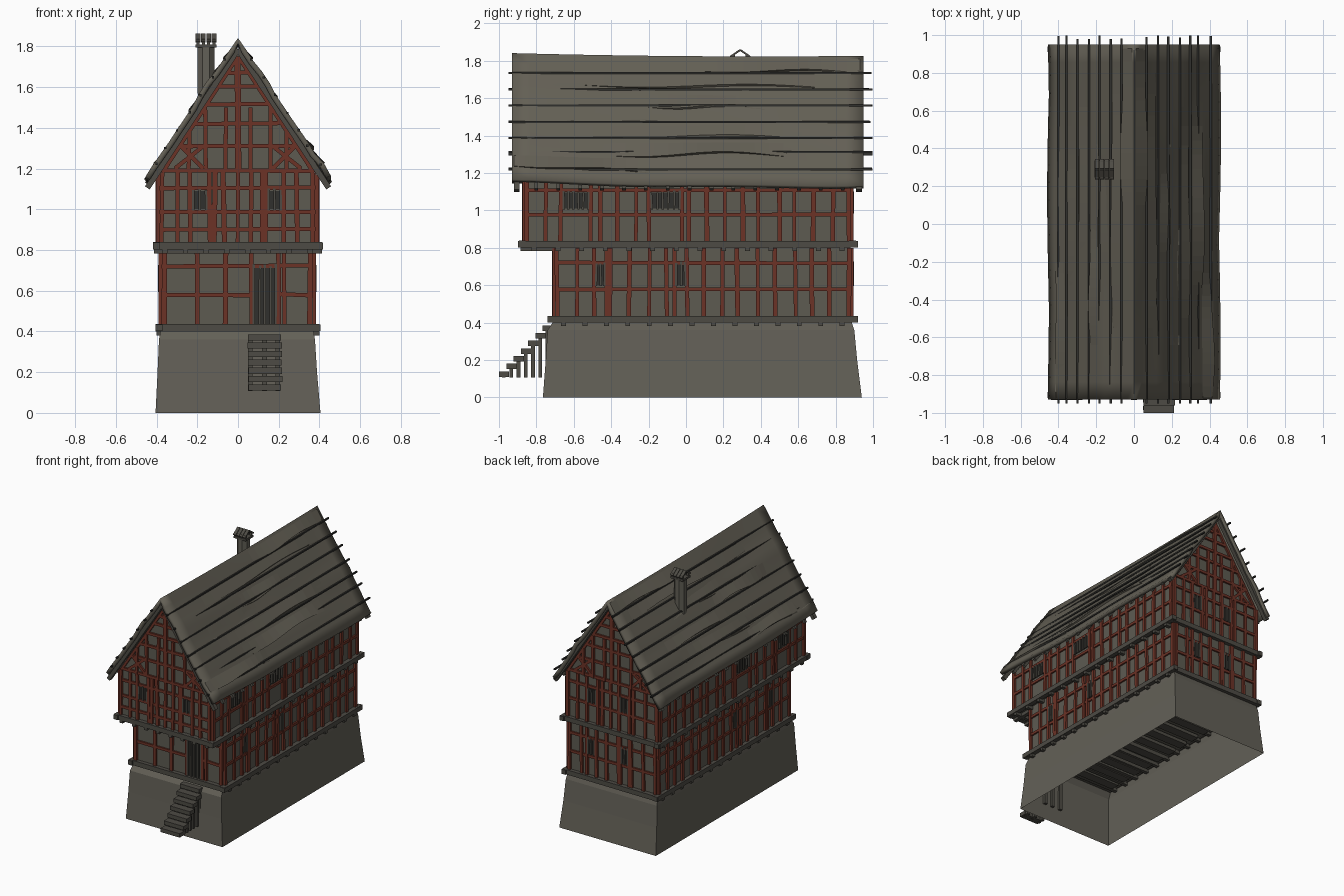
import bpy, bmesh, math, random
from mathutils import Vector, Matrix

random.seed(4)
if "Cube" in bpy.data.objects:
    bpy.data.objects.remove(bpy.data.objects["Cube"], do_unlink=True)

V = Vector
X, Y, Z = V((1, 0, 0)), V((0, 1, 0)), V((0, 0, 1))


def material(name, rgb):
    m = bpy.data.materials.new(name)
    m.use_nodes = True
    m.diffuse_color = (*rgb, 1)
    m.node_tree.nodes["Principled BSDF"].inputs["Base Color"].default_value = (*rgb, 1)
    return m


THATCH = material("thatch", (.125, .115, .09))
PLASTER = material("plaster", (.11, .104, .083))
STONE = material("stone", (.125, .117, .095))
GREY = material("weathered_wood", (.075, .07, .058))
RED = material("red_timber", (.15, .032, .019))
DARK = material("dark_opening", (.03, .03, .027))


def finish(name, bm, mat, smooth=False, recalc=True):
    if recalc:
        bmesh.ops.recalc_face_normals(bm, faces=bm.faces)
    me = bpy.data.meshes.new(name)
    bm.to_mesh(me)
    bm.free()
    me.materials.append(mat)
    ob = bpy.data.objects.new(name, me)
    bpy.context.scene.collection.objects.link(ob)
    if smooth:
        me.shade_smooth()
        me.set_sharp_from_angle(angle=math.radians(30))
    return ob


def bar(bm, a, b, w, d, n, jit=0.0):
    """Box beam from a to b, w wide, d deep along n."""
    a, b = V(a), V(b)
    side = (b - a).cross(n).normalized()
    a, b = a + side * random.uniform(-jit, jit), b + side * random.uniform(-jit, jit)
    axis = b - a
    side = axis.cross(n).normalized()
    m = Matrix((side * w, n * d, axis)).transposed().to_4x4()
    m.translation = (a + b) / 2
    bmesh.ops.create_cube(bm, size=1, matrix=m)


def box(bm, x0, x1, y0, y1, z0, z1):
    m = Matrix.Diagonal((x1 - x0, y1 - y0, z1 - z0, 1))
    m.translation = ((x0 + x1) / 2, (y0 + y1) / 2, (z0 + z1) / 2)
    bmesh.ops.create_cube(bm, size=1, matrix=m)


def loft(bm, rings):
    prev = None
    for ring in rings:
        cur = [bm.verts.new(p) for p in ring]
        if prev:
            for i in range(len(cur)):
                j = (i + 1) % len(cur)
                bm.faces.new((prev[i], prev[j], cur[j], cur[i]))
        prev = cur


# Hollow stone base, flaring towards the ground
bm = bmesh.new()
loft(bm, [[(x0, y0, z), (x1, y0, z), (x1, y1, z), (x0, y1, z)] for z, x0, x1, y0, y1 in (
    (0, -.405, .405, -.765, .94), (.2, -.395, .388, -.75, .915),
    (.36, -.388, .378, -.74, .9), (.405, -.38, .37, -.71, .885), (.412, -.34, .33, -.67, .85))])
finish("stone_base", bm, STONE)

# Plastered storeys and gable
bm = bmesh.new()
box(bm, -.375, .368, -.70, .88, .41, .81)
finish("ground_storey", bm, PLASTER)
bm = bmesh.new()
box(bm, -.388, .383, -.86, .88, .81, 1.175)
finish("upper_storey", bm, PLASTER)
bm = bmesh.new()
ends = [[bm.verts.new((x, y, z)) for x, z in ((-.388, 1.17), (.383, 1.17), (0, 1.76))] for y in (-.86, .88)]
for e in ends:
    bm.faces.new(e)
for i in range(3):
    j = (i + 1) % 3
    bm.faces.new((ends[0][i], ends[0][j], ends[1][j], ends[1][i]))
finish("gable_walls", bm, PLASTER)

# Sagging roof
HALF, EAVE, RIDGE = .45, 1.14, 1.825


def roof_point(a, y, lift=0.0):
    s = abs(a)
    wave = .007 * math.sin(9 * s + 2.1 * y + a) + .006 * math.sin(17 * s - 3.3 * y + 2 * a)
    wave = wave * min(1, 3 * s) + lift
    z = RIDGE + (EAVE - RIDGE) * s + .01 * y * y - .008 * y + .006 * math.sin(5 * y) * s
    return V((HALF * a + math.copysign(.83 * wave, a) * (s > .001), y, z + .55 * wave))


bm = bmesh.new()
bmesh.ops.create_grid(bm, x_segments=24, y_segments=20, size=1)
for v in bm.verts:
    v.co = roof_point(v.co.x, .01 + .94 * v.co.y)
roof = finish("roof", bm, THATCH, True, False)
mod = roof.modifiers.new("thickness", "SOLIDIFY")
mod.thickness, mod.offset = .026, -1

# Lapped thatch courses: shallow wedges that taper away at both ends
bm = bmesh.new()
for y0, y1, z in ((-.55, .8, 1.66), (-.2, .42, 1.55), (-.64, -.03, 1.48),
                  (-.6, .62, 1.39), (-.4, .52, 1.29), (-.92, -.2, 1.21), (.1, .93, 1.74)):
    for s in (-1, 1):
        a = (RIDGE - z) / (RIDGE - EAVE)
        rows = []
        for i in range(13):
            t = i / 12
            y = y0 + (y1 - y0) * t
            h = .014 * math.sin(math.pi * t) + .001
            rows.append([bm.verts.new(roof_point(s * q, y, k)) for q, k in
                         ((a - .1, .001), (a + .012 * math.sin(7 * t), h), (a + .012 * math.sin(7 * t), -.004))])
        for p, q in zip(rows, rows[1:]):
            for k in (0, 1):
                f = (p[k], p[k + 1], q[k + 1], q[k])
                bm.faces.new(f if s > 0 else f[::-1])
finish("thatch_courses", bm, THATCH, False, False)

# Roof battens poking out of both ends, and rafters at the gables
bm = bmesh.new()
for s in (-1, 1):
    for i in range(7):
        p = roof_point(s * (.12 + .125 * i), 0, -.018)
        bar(bm, (p.x, -.95, p.z), (p.x, random.uniform(.975, 1.0), p.z), .011, .011, Z)
finish("roof_battens", bm, DARK)
bm = bmesh.new()
for y in (-.905, .925):
    for s in (-1, 1):
        bar(bm, (s * .445, y, 1.105), (0, y, 1.785), .028, .03, Y)
for i in range(15):
    y = -.8 + i * .117
    for s in (-1, 1):
        bar(bm, (s * .35, y, 1.25), (s * .44, y, 1.112), .02, .02, Y)
finish("rafters", bm, GREY)

# Sill beams and joists
bm = bmesh.new()
for z, w, y0, y1 in ((.418, .385, -.715, .895), (.82, .398, -.872, .895)):
    for y in (y0, y1):
        bar(bm, (-w - .02, y, z), (w + .015, y, z), .036, .036, Z, .005)
    for s in (-1, 1):
        bar(bm, (s * w, y0 - .025, z), (s * w, y1 + .025, z), .034, .034, Z, .005)
    for i in range(14):
        y = y0 + .06 + i * (y1 - y0 - .12) / 13
        bar(bm, (-w - .014, y, z - .024), (w + .014, y, z - .024), .026, .026, Z)
for i in range(8):
    x = -.36 + i * .102
    bar(bm, (x, -.885, .795), (x, -.69, .795), .026, .026, Z)
finish("sills_and_joists", bm, GREY)

# Floor boards seen from beneath
bm = bmesh.new()
for i in range(12):
    y = -.6 + i * .125
    box(bm, -.33, .33, y - .035, y + .035, .375, .4)
finish("floor_boards", bm, GREY)

# Half-timbering, windows
timber, panes, grilles = bmesh.new(), bmesh.new(), bmesh.new()


def frame_wall(o, u, n, span, z0, z1, posts, rails, wins):
    def at(c, z, out=0.0):
        return V(o) + u * c + Z * z + n * out
    for p in posts:
        if not any(w[0] - .012 < p < w[1] + .012 for w in wins):
            bar(timber, at(p, z0), at(p, z1), random.uniform(.019, .026), .03, n, .004)
    for z in rails:
        cur = span[0]
        for w0, w1, zb, zt in sorted(wins):
            if zb < z < zt:
                bar(timber, at(cur, z), at(w0, z), .02, .024, n, .003)
                cur = w1
        bar(timber, at(cur, z), at(span[1], z), .02, .024, n, .004)
    for w0, w1, zb, zt in wins:
        for c in (w0, w1):
            bar(timber, at(c, z0), at(c, z1), .022, .032, n, .003)
        bar(panes, at((w0 + w1) / 2, zb, .003), at((w0 + w1) / 2, zt, .003), w1 - w0, .008, n)
        k = max(3, round((w1 - w0) / .028))
        for i in range(k):
            c = w0 + (i + .5) * (w1 - w0) / k
            bar(grilles, at(c, zb - .005, .012), at(c, zt + random.uniform(0, .012), .012), .012, .01, n, .003)


def spread(a, b, k):
    return [a + (b - a) * i / (k - 1) + (random.uniform(-.012, .012) if 0 < i < k - 1 else 0) for i in range(k)]


SIDE_LOW = [(-.49, -.425, .6, .715), (-.06, .005, .6, .715)]
SIDE_UP = [(-.67, -.51, 1.01, 1.095), (-.2, -.02, 1.01, 1.095)]
for s, lo, up in ((1, .368, .383), (-1, -.375, -.388)):
    frame_wall((lo, 0, 0), Y, X * s, (-.7, .88), .43, .8, spread(-.69, .87, 17), (.72, .58), SIDE_LOW)
    frame_wall((up, 0, 0), Y, X * s, (-.86, .88), .83, 1.17, spread(-.85, .87, 19), (1.105, .975), SIDE_UP)
frame_wall((0, -.7, 0), X, -Y, (-.375, .365), .43, .8, (-.36, -.2, -.06, .225, .355),
           (.72, .58), [(.065, .2, .43, .72)])
frame_wall((0, -.86, 0), X, -Y, (-.385, .38), .83, 1.18,
           (-.375, -.3, -.115, -.07, 0, .065, .12, .29, .37), (1.105, .985, .9),
           [(-.235, -.14, 1.0, 1.09), (.135, .225, 1.0, 1.09)])
frame_wall((0, .88, 0), X, Y, (-.375, .365), .43, .8, spread(-.36, .355, 8), (.72, .58),
           [(-.15, -.07, .6, .715), (.13, .21, .6, .715)])
frame_wall((0, .88, 0), X, Y, (-.385, .38), .83, 1.18, spread(-.375, .37, 9), (1.105, .975),
           [(-.15, -.06, .99, 1.09), (.12, .21, .99, 1.09)])

# Gable framing, trimmed to the roof slope
for y, n in ((-.86, -Y), (.88, Y)):
    for x in (-.24, -.16, -.06, 0, .06, .16, .24):
        top = 1.75 - 1.53 * abs(x) if x == 0 or abs(x) > .1 else 1.5
        bar(timber, (x, y, 1.18), (x, y, top), .03 if x == 0 else .02, .03, n, .003)
    for z in (1.19, 1.31, 1.42, 1.515, 1.6, 1.67):
        w = (1.75 - z) / 1.53
        bar(timber, (-w, y, z), (w, y, z), .02, .026, n, .003)
    for s in (-1, 1):
        bar(timber, (s * .31, y, 1.2), (s * .17, y, 1.31), .02, .028, n)
        bar(timber, (s * .28, y, 1.31), (s * .17, y, 1.2), .02, .028, n)
        bar(timber, (s * .37, y, 1.18), (0, y, 1.75), .018, .026, n)
finish("timber_frame", timber, RED)
finish("window_panes", panes, DARK)
finish("grilles_and_door_planks", grilles, GREY)

# Front steps: boards on slim legs
bm = bmesh.new()
for i in range(7):
    y, z = -1.0 + .039 * i, .125 + .041 * i
    box(bm, .045 + random.uniform(0, .008), .21 + random.uniform(0, .008), y, y + .055, z - .015, z + .015)
    for x in (.06, .13, .195):
        box(bm, x - .012, x + .012, y + .016, y + .036, .108, z)
finish("front_steps", bm, GREY)

# Chimney with a small tiled cap
bm = bmesh.new()
m = Matrix.Translation((-.157, .29, 1.63)) @ Matrix.Rotation(math.pi / 8, 4, "Z")
bmesh.ops.create_cone(bm, cap_ends=True, segments=8, radius1=.043, radius2=.046, depth=.36, matrix=m)
finish("chimney_stack", bm, STONE)
bm = bmesh.new()
box(bm, -.208, -.106, .245, .335, 1.795, 1.81)
for i in range(4):
    x = -.196 + i * .026
    for s in (-1, 1):
        bar(bm, (x, .29 + s * .036, 1.80), (x, .29 + s * .036, 1.835), .014, .014, X)
        bar(bm, (x, .29 + s * .052, 1.822), (x, .29, 1.858), .023, .01, V((0, s * .57, .82)))
finish("chimney_cap", bm, GREY)
